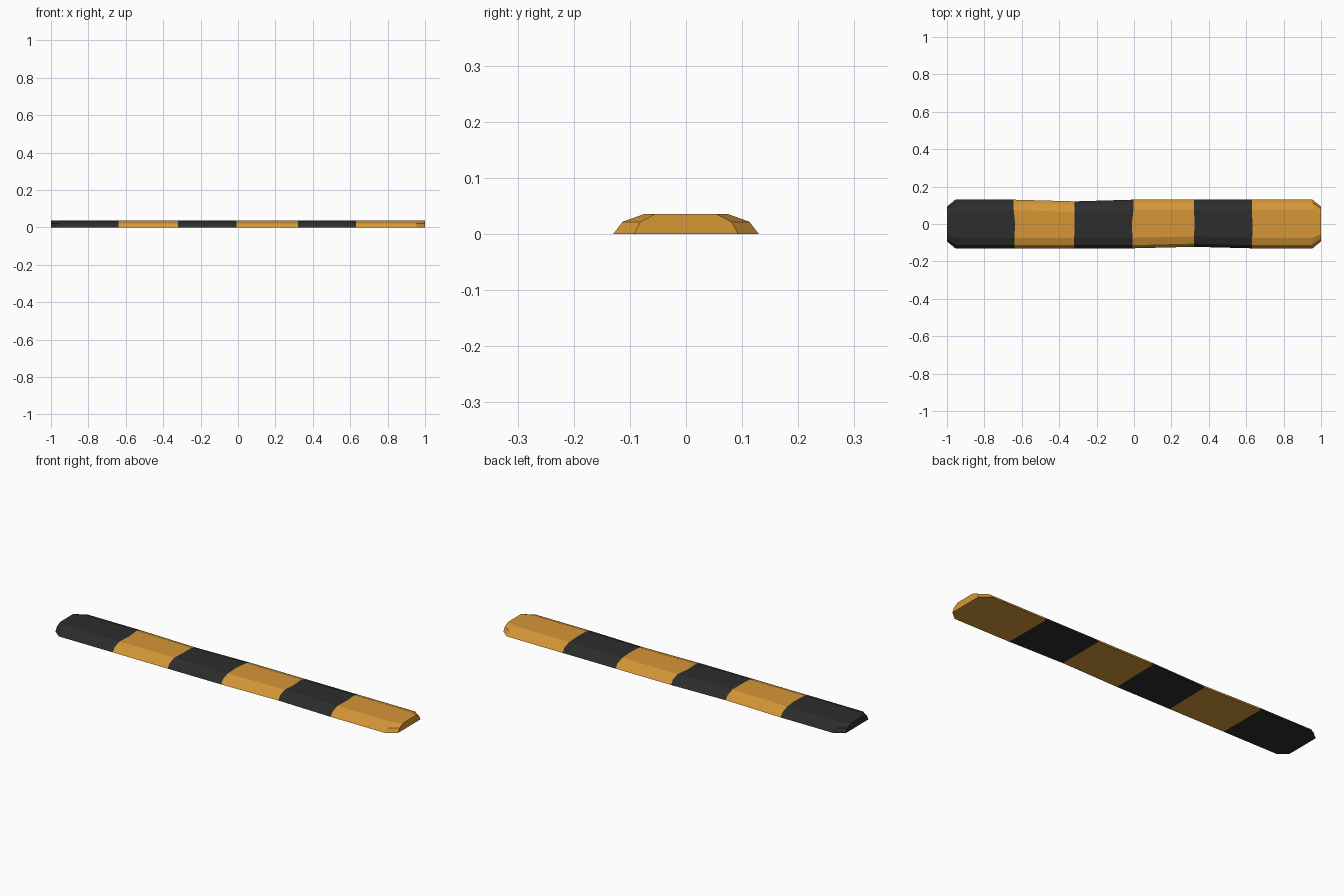
import bpy, bmesh

if "Cube" in bpy.data.objects:
    bpy.data.objects.remove(bpy.data.objects["Cube"])


def material(name, rgb):
    m = bpy.data.materials.new(name)
    m.diffuse_color = (*rgb, 1)
    m.use_nodes = True
    m.node_tree.nodes["Principled BSDF"].inputs["Base Color"].default_value = m.diffuse_color
    return m


black = material("black rubber", (0.026, 0.026, 0.027))
yellow = material("amber yellow", (0.67, 0.31, 0.038))

# Half cross-sections (y, z): full body and narrowed end
BODY = [(0.130, 0.0), (0.113, 0.022), (0.074, 0.036)]
END = [(0.093, 0.0), (0.081, 0.022), (0.054, 0.036)]

# Stations: x at back, middle, front; half profile; back and front edge wear
STATIONS = [
    (-1.0, -1.0, -1.0, END, 0, 0),
    (-0.955, -0.955, -0.955, BODY, 0, 0),
    (-0.643, -0.635, -0.64, BODY, 0, 0),
    (-0.317, -0.317, -0.32, BODY, 0.009, 0),
    (-0.003, -0.012, -0.008, BODY, 0, 0),
    (0.32, 0.325, 0.32, BODY, 0, 0.008),
    (0.63, 0.634, 0.632, BODY, 0, 0),
    (0.955, 0.955, 0.955, BODY, 0, 0),
    (1.0, 1.0, 1.0, END, 0, 0),
]

# Speed bump body: rings skinned along x
bm = bmesh.new()
rings = []
for xb, xm, xf, half, wear_b, wear_f in STATIONS:
    pts = [(xf, -(y - wear_f), z) for y, z in half]
    pts.append((xm, 0, half[-1][1]))
    pts += [(xb, y - wear_b, z) for y, z in reversed(half)]
    rings.append([bm.verts.new(p) for p in pts])

stripes = [0, 0, 1, 0, 1, 0, 1, 1]  # alternating black and yellow
for a, b, colour in zip(rings, rings[1:], stripes):
    n = len(a)
    for i in range(n):
        j = (i + 1) % n
        bm.faces.new((a[i], b[i], b[j], a[j])).material_index = colour
bm.faces.new(rings[0]).material_index = 0
bm.faces.new(rings[-1]).material_index = 1
bmesh.ops.recalc_face_normals(bm, faces=bm.faces)

mesh = bpy.data.meshes.new("speed_bump")
bm.to_mesh(mesh)
bm.free()
mesh.materials.append(black)
mesh.materials.append(yellow)
bpy.context.collection.objects.link(bpy.data.objects.new("speed_bump", mesh))
